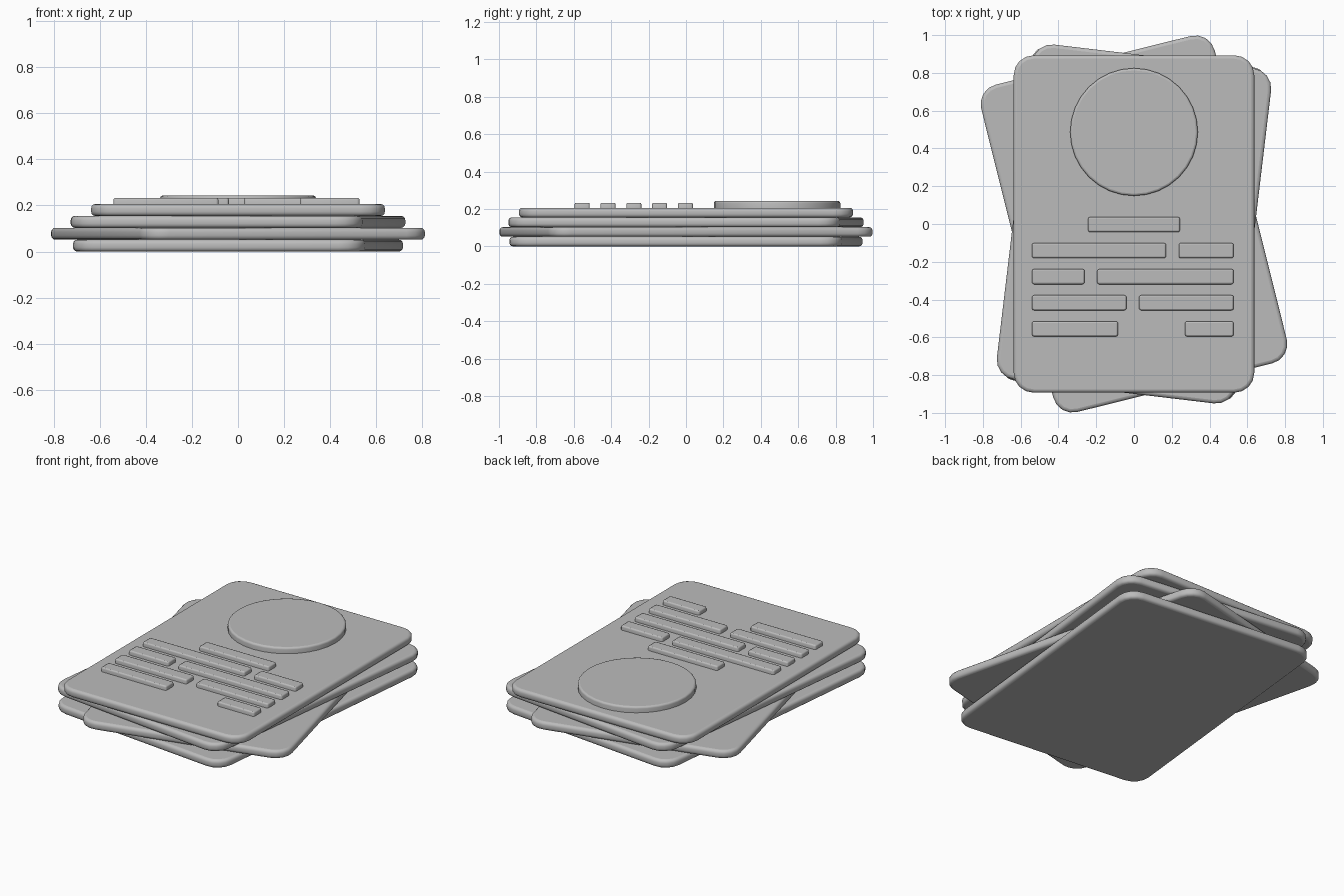
import bpy
import bmesh
from math import cos, sin, pi, radians

cube = bpy.data.objects.get("Cube")
if cube:
    bpy.data.objects.remove(cube, do_unlink=True)

# One plain grey for every part
grey = bpy.data.materials.new("plain grey")
grey.use_nodes = True
GREY = (0.5, 0.5, 0.5, 1)
grey.diffuse_color = GREY
grey.node_tree.nodes["Principled BSDF"].inputs["Base Color"].default_value = GREY


def rounded_rect(hx, hy, r, steps):
    """Outline of a rectangle with rounded corners, counter-clockwise."""
    pts = []
    for i, (sx, sy) in enumerate(((1, 1), (-1, 1), (-1, -1), (1, -1))):
        for k in range(steps + 1):
            a = (i + k / steps) * pi / 2
            pts.append((sx * (hx - r) + r * cos(a), sy * (hy - r) + r * sin(a)))
    return pts


def circle(r, sides):
    return [(r * cos(2 * pi * i / sides), r * sin(2 * pi * i / sides)) for i in range(sides)]


def plate(name, outline, z0, z1, bevel, segments, centre=(0, 0), turn=0, both=True):
    """Extrude an outline into a slab and round its rims; flat caps stay flat."""
    bm = bmesh.new()
    base = bm.faces.new([bm.verts.new((x, y, z0)) for x, y in outline])
    ext = bmesh.ops.extrude_face_region(bm, geom=[base], use_keep_orig=True)
    for v in ext["geom"]:
        if isinstance(v, bmesh.types.BMVert):
            v.co.z = z1
    bmesh.ops.recalc_face_normals(bm, faces=bm.faces)
    rims = [e for e in bm.edges
            if abs(e.verts[0].co.z - e.verts[1].co.z) < 1e-6
            and (both or e.verts[0].co.z > (z0 + z1) / 2)]
    bmesh.ops.bevel(bm, geom=rims, offset=bevel, segments=segments,
                    profile=0.5, affect='EDGES')
    bm.normal_update()
    for f in bm.faces:
        f.smooth = abs(f.normal.z) < 0.999
    mesh = bpy.data.meshes.new(name)
    bm.to_mesh(mesh)
    bm.free()
    mesh.materials.append(grey)
    obj = bpy.data.objects.new(name, mesh)
    obj.location = (centre[0], centre[1], 0)
    obj.rotation_euler.z = radians(turn)
    bpy.context.collection.objects.link(obj)
    return obj


# Stack of four cards, each turned a little differently
THICK = 0.0515
card = rounded_rect(0.637, 0.893, 0.105, 4)
for i, (name, turn) in enumerate((("bottom_card", -6), ("lower_card", 14),
                                  ("upper_card", -6.8), ("top_card", 0))):
    plate(name, card, i * THICK, (i + 1) * THICK, 0.018, 3, turn=turn)

# Raised round disc on the top card
TOP = 4 * THICK
plate("round_disc", circle(0.338, 32), TOP - 0.005, 0.243, 0.012, 3,
      centre=(0, 0.487), both=False)

# Raised bars in rows, given by their left and right ends
LEFT, RIGHT = -0.54, 0.527
rows = (
    [(-0.243, 0.243)],
    [(LEFT, 0.17), (0.237, RIGHT)],
    [(LEFT, -0.262), (-0.195, RIGHT)],
    [(LEFT, -0.04), (0.027, RIGHT)],
    [(LEFT, -0.085), (0.27, RIGHT)],
)
for r, row in enumerate(rows):
    for n, (x0, x1) in enumerate(row):
        plate(f"bar_row_{r + 1}_{n + 1}", rounded_rect((x1 - x0) / 2, 0.04, 0.011, 3),
              TOP - 0.005, 0.233, 0.008, 2,
              centre=((x0 + x1) / 2, -0.003 - 0.138 * r), both=False)
